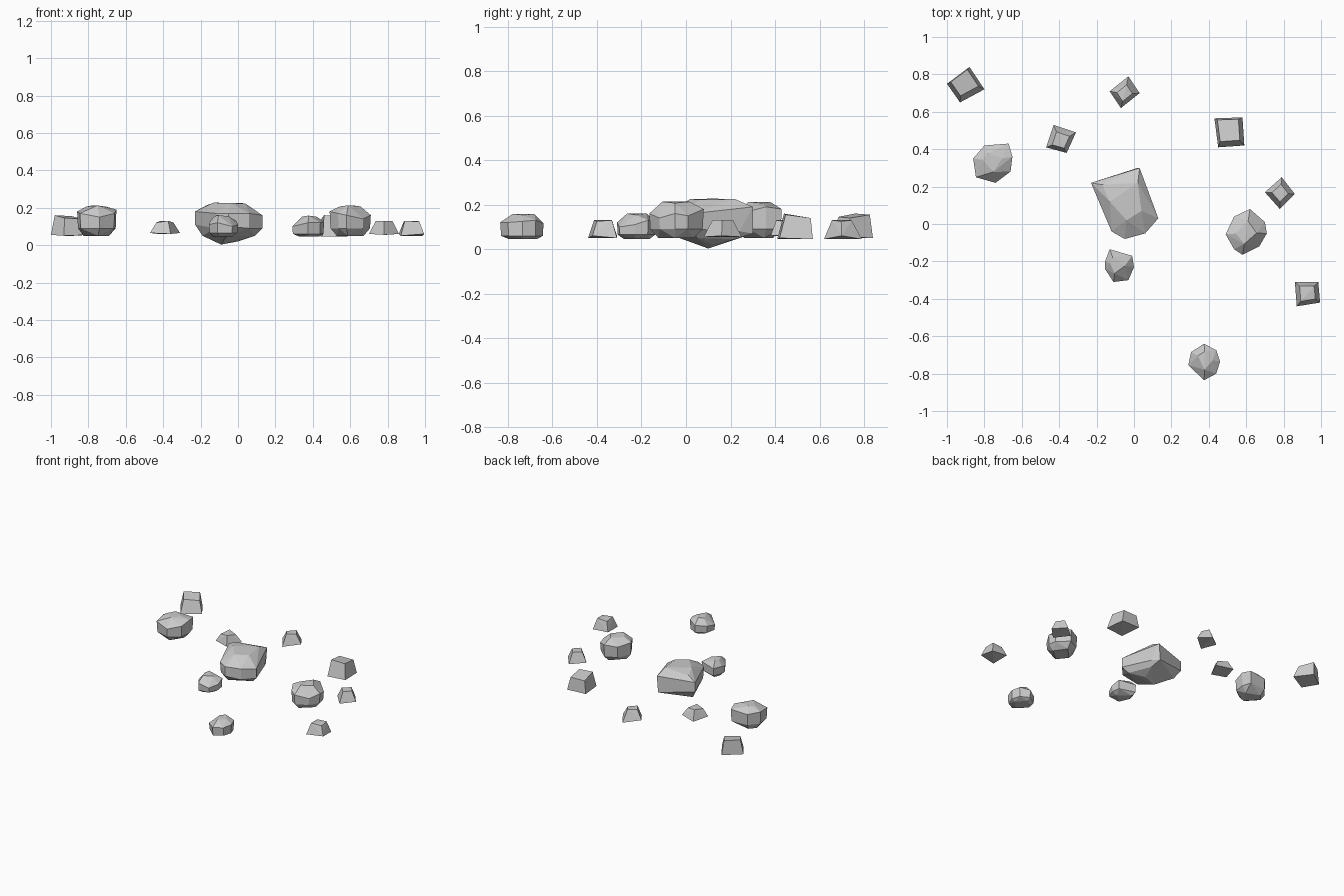
import bpy, bmesh
from mathutils import Vector


def hull(name, pts):
    """Flat-shaded convex rock from a few corner points."""
    bm = bmesh.new()
    for p in pts:
        bm.verts.new(p)
    res = bmesh.ops.convex_hull(bm, input=bm.verts)
    junk = {g for g in res["geom_interior"] + res["geom_unused"] if isinstance(g, bmesh.types.BMVert)}
    bmesh.ops.delete(bm, geom=list(junk), context='VERTS')
    bmesh.ops.dissolve_limit(bm, angle_limit=0.06, verts=bm.verts, edges=bm.edges)
    bmesh.ops.recalc_face_normals(bm, faces=bm.faces)
    me = bpy.data.meshes.new(name)
    bm.to_mesh(me)
    bm.free()
    bpy.context.collection.objects.link(bpy.data.objects.new(name, me))


def ring(outline, z, scale=1.0, shift=(0, 0)):
    c = sum((Vector(p) for p in outline), Vector((0, 0))) / len(outline)
    zs = z if isinstance(z, (list, tuple)) else [z]
    return [(*(c + (Vector(p) - c) * scale + Vector(shift)), zs[i % len(zs)])
            for i, p in enumerate(outline)]


# Small chipped stones: square base tapering to a smaller top
chips = [
    ([(-.88, .84), (-.80, .72), (-.93, .65), (-1.0, .75)], (.05, .055), (.155, .14, .145, .16), .74, (-.005, .012)),
    ([(-.43, .53), (-.31, .49), (-.36, .38), (-.47, .41)], (.06, .065), (.13, .12), .58, (0, -.005)),
    ([(-.03, .79), (.03, .70), (-.07, .62), (-.13, .71)], (.045, .06), (.13, .125), .52, (0, -.005)),
    ([(.43, .565), (.58, .57), (.59, .42), (.45, .41)], (.05, .045), (.14, .14, .155, .16), .75, (-.005, .01)),
    ([(.79, .25), (.86, .16), (.78, .08), (.70, .17)], (.055, .06), (.13, .13), .55, (0, 0)),
    ([(.86, -.31), (.985, -.31), (.995, -.42), (.87, -.44)], (.06, .05), (.125, .13), .62, (0, 0)),
]
for i, (base, z0, z1, taper, shift) in enumerate(chips):
    hull(f"small_stone_{i + 1}", ring(base, z0) + ring(base, z1, taper, shift))

# Rounded stones: an outline band with narrowed top and bottom
rounds = [
    ([(-.80, .42), (-.67, .43), (-.65, .36), (-.66, .28), (-.74, .22), (-.845, .25), (-.86, .35)],
     .05, .09, (.17, .18, .19, .17, .15), .212),
    ([(.62, .08), (.70, .01), (.71, -.05), (.67, -.12), (.58, -.165), (.535, -.135), (.49, -.055), (.535, .04)],
     .05, .09, (.18, .15, .16, .14, .16, .17, .18, .17), .213),
    ([(.375, -.64), (.44, -.675), (.46, -.735), (.44, -.80), (.375, -.835), (.29, -.755), (.305, -.685)],
     .045, .06, (.115, .13, .125, .12, .12, .10, .11), .158),
    ([(-.13, -.135), (-.01, -.17), (0, -.23), (-.03, -.3), (-.11, -.31), (-.155, -.24), (-.155, -.2)],
     .045, .065, (.12, .13, .11, .10, .12, .11, .12), .16),
]
for i, (out, z0, z1, z2, z3) in enumerate(rounds):
    hull(f"round_stone_{i + 1}", ring(out[::2], z0, .65) + ring(out, z1, .96)
         + ring(out, z2) + ring(out[::2], (z3, z3 - .006), .5))

# Large central boulder
hull("boulder", [
    (-.09, .10, .003), (0, .12, .02), (-.19, .19, .05), (.03, .22, .045), (.09, .05, .05), (-.06, -.03, .05),
    (-.23, .22, .11), (.02, .30, .07), (.05, .24, .08), (.13, .03, .09), (.06, -.05, .09), (-.05, -.08, .10),
    (-.12, -.03, .09), (-.23, .22, .18), (.03, .30, .19), (.05, .24, .18), (.13, .03, .16), (.06, -.05, .17),
    (-.05, -.08, .17), (-.12, -.04, .17), (-.17, .21, .212), (.02, .22, .225), (-.13, .12, .227),
    (.04, .07, .222), (-.04, .02, .225)])
